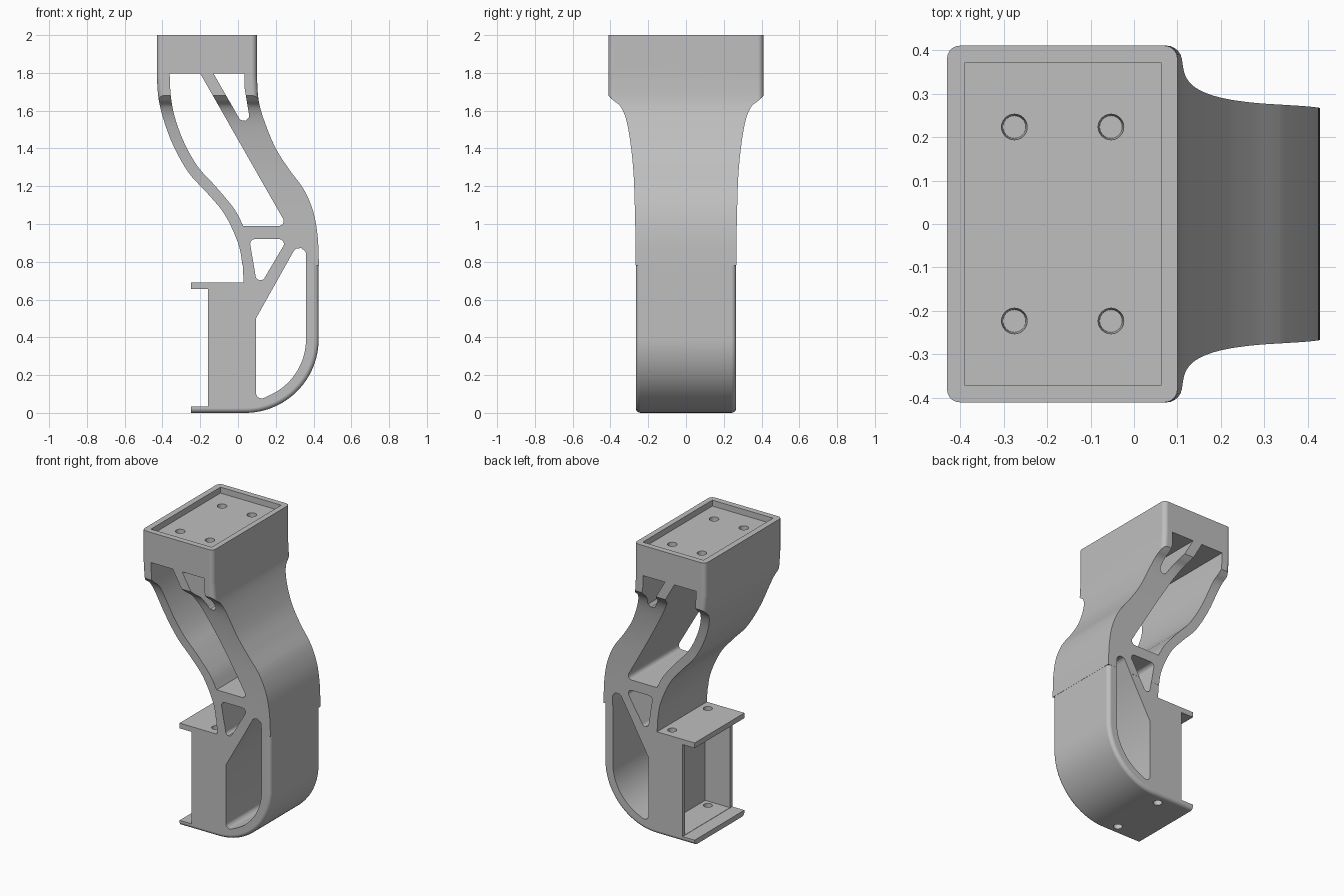
import bpy, bmesh, math
from mathutils import Vector
from mathutils.geometry import interpolate_bezier

if "Cube" in bpy.data.objects:
    bpy.data.objects.remove(bpy.data.objects["Cube"], do_unlink=True)

grey = bpy.data.materials.new("matte grey")
grey.use_nodes = True
grey.diffuse_color = (0.52, 0.52, 0.52, 1)
grey.node_tree.nodes["Principled BSDF"].inputs["Base Color"].default_value = grey.diffuse_color


def spline(points, steps=5):
    """Smooth curve through the given points."""
    p = [Vector((*q, 0)) for q in points]
    p = [p[0] * 2 - p[1]] + p + [p[-1] * 2 - p[-2]]
    out = []
    for a, b, c, d in zip(p, p[1:], p[2:], p[3:]):
        out += interpolate_bezier(b, b + (c - a) / 6, c - (d - b) / 6, c, steps + 1)[:-1]
    return [(v.x, v.y) for v in out + [p[-2]]]


def arc(cx, cz, r, start, end, n):
    angles = [math.radians(start + (end - start) * i / n) for i in range(n + 1)]
    return [(cx + r * math.cos(a), cz + r * math.sin(a)) for a in angles]


def rounded(corners, n=8):
    """Polygon whose corners given as (x, z, radius) are rounded."""
    out = []
    for i, c in enumerate(corners):
        p = Vector(c[:2])
        if len(c) == 2:
            out.append(c)
            continue
        d1 = (Vector(corners[i - 1][:2]) - p).normalized()
        d2 = (Vector(corners[(i + 1) % len(corners)][:2]) - p).normalized()
        half = d1.angle(d2) / 2
        a, b = p + d1 * c[2] / math.tan(half), p + d2 * c[2] / math.tan(half)
        centre = p + (d1 + d2).normalized() * c[2] / math.sin(half)
        for k in range(n + 1):
            v = (a.lerp(b, k / n) - centre).normalized() * c[2] + centre
            out.append((v.x, v.y))
    return out


def new_object(name, bm):
    bmesh.ops.recalc_face_normals(bm, faces=bm.faces[:])
    mesh = bpy.data.meshes.new(name)
    bm.to_mesh(mesh)
    bm.free()
    mesh.materials.append(grey)
    ob = bpy.data.objects.new(name, mesh)
    bpy.context.collection.objects.link(ob)
    return ob


def prism(name, outline, half=0.6, across="y", rim=0):
    """Solid with the given outline, reaching half to each side, with rounded rims."""
    bm = bmesh.new()
    ends = []
    for h in (-half, half):
        ends.append([bm.verts.new((u, h, z) if across == "y" else (h, u, z)) for u, z in outline])
        bm.faces.new(ends[-1])
    for i in range(len(outline)):
        bm.faces.new((ends[0][i - 1], ends[0][i], ends[1][i], ends[1][i - 1]))
    bmesh.ops.recalc_face_normals(bm, faces=bm.faces[:])
    if rim:
        edges = [e for e in bm.edges if e.verts[0].co.y == e.verts[1].co.y]
        bmesh.ops.bevel(bm, geom=edges, offset=rim, segments=5, profile=0.5, affect="EDGES")
    return new_object(name, bm)


def box(name, x0, x1, z0, z1, half):
    return prism(name, [(x0, z0), (x1, z0), (x1, z1), (x0, z1)], half)


def drill(name, x, y, z0, z1, r0, r1):
    bm = bmesh.new()
    bmesh.ops.create_cone(bm, cap_ends=True, segments=32, radius1=r0, radius2=r1, depth=z1 - z0)
    bmesh.ops.translate(bm, vec=(x, y, (z0 + z1) / 2), verts=bm.verts[:])
    return new_object(name, bm)


def boolean(target, cutter, operation="DIFFERENCE"):
    """Apply a boolean and discard the cutter."""
    mod = target.modifiers.new("cut", "BOOLEAN")
    mod.operation, mod.object, mod.solver = operation, cutter, "EXACT"
    graph = bpy.context.evaluated_depsgraph_get()
    mesh = bpy.data.meshes.new_from_object(target.evaluated_get(graph))
    target.modifiers.clear()
    target.data = mesh
    bpy.data.objects.remove(cutter, do_unlink=True)


# Head and curved arm, with rounded upright corners
back_curve = spline([(-0.43, 1.78), (-0.42, 1.66), (-0.39, 1.54), (-0.34, 1.41), (-0.26, 1.27),
                     (-0.16, 1.16), (-0.07, 1.05), (0.0, 0.9), (0.022, 0.79), (0.028, 0.69)])
front_curve = spline([(0.428, 0.8), (0.422, 0.93), (0.4, 1.06), (0.35, 1.18), (0.27, 1.29),
                      (0.2, 1.4), (0.145, 1.53), (0.11, 1.65), (0.1, 1.78)])
bracket = prism("bracket", [(-0.43, 2.1)] + back_curve + [(0.03, 0.6), (0.428, 0.6)]
                + front_curve + [(0.1, 2.1)], 0.41, rim=0.03)

# Flared neck narrowing towards the leg
flare = [(0.45, 2), (0.45, 1.72), (0.41, 1.68)] + spline(
    [(0.385, 1.655), (0.34, 1.612), (0.307, 1.51), (0.28, 1.3), (0.27, 1.05), (0.266, 0.78)])
boolean(bracket, prism("flare", flare + [(-y, z) for y, z in reversed(flare)], across="x"),
        "INTERSECT")

# Leg with a round heel and rounded rim, trimmed to the mounting flanges
heel = arc(0.037, 0.39, 0.39, -90, 0, 24)
leg = prism("leg", [(-0.6, 0)] + heel + [(0.427, 1.2), (-0.6, 1.2)], 0.265, rim=0.025)
boolean(leg, prism("flange_outline", [
    (0.5, 0.8), (0.024, 0.8), (0.03, 0.69), (-0.25, 0.69), (-0.25, 0.655), (-0.16, 0.655),
    (-0.16, 0.035), (-0.25, 0.035), (-0.25, -0.1), (0.5, -0.1)]), "INTERSECT")
boolean(bracket, leg, "UNION")

# Side-to-side openings between the struts
inner_back = spline([(0.028, 0.99), (-0.02, 1.08), (-0.115, 1.195), (-0.21, 1.3), (-0.28, 1.42),
                     (-0.33, 1.55), (-0.355, 1.67), (-0.362, 1.797)])
openings = {
    "long_opening": inner_back + [(-0.2, 1.797), (0.26, 0.99, 0.025)],
    "neck_opening": [(-0.13, 1.797), (0.035, 1.797), (0.035, 1.72), (0.084, 1.424, 0.028)],
    "knee_opening": [(0.06, 0.92, 0.025), (0.262, 0.92, 0.025), (0.105, 0.655, 0.025)],
    "leg_opening": [(0.095, 0.5), (0.36, 0.973, 0.035)] + arc(0.035, 0.39, 0.325, 0, -68, 18)
                   + [(0.095, 0.058, 0.03)],
}
for name, outline in openings.items():
    boolean(bracket, prism(name, rounded(outline)))

# Channel between the flanges and shallow tray in the head
boolean(bracket, box("channel", -0.3, 0.025, 0.037, 0.653, 0.24))
boolean(bracket, box("tray", -0.39, 0.063, 1.96, 2.1, 0.37))

# Screw holes: blind in the tray, through the flanges
for s in (-1, 1):
    for x in (-0.275, -0.053):
        boolean(bracket, drill("tray_hole", x, s * 0.223, 1.88, 1.97, 0.026, 0.03))
    for z in (0.0, 0.67):
        boolean(bracket, drill("flange_hole", -0.03, s * 0.19, z - 0.05, z + 0.05, 0.028, 0.028))

# Smooth curves with crisp edges
for ob in bpy.context.selected_objects:
    ob.select_set(False)
bpy.context.view_layer.objects.active = bracket
bracket.select_set(True)
bpy.ops.object.shade_smooth_by_angle(angle=math.radians(30))
weighted = bracket.modifiers.new("even shading", "WEIGHTED_NORMAL")
weighted.keep_sharp = True
